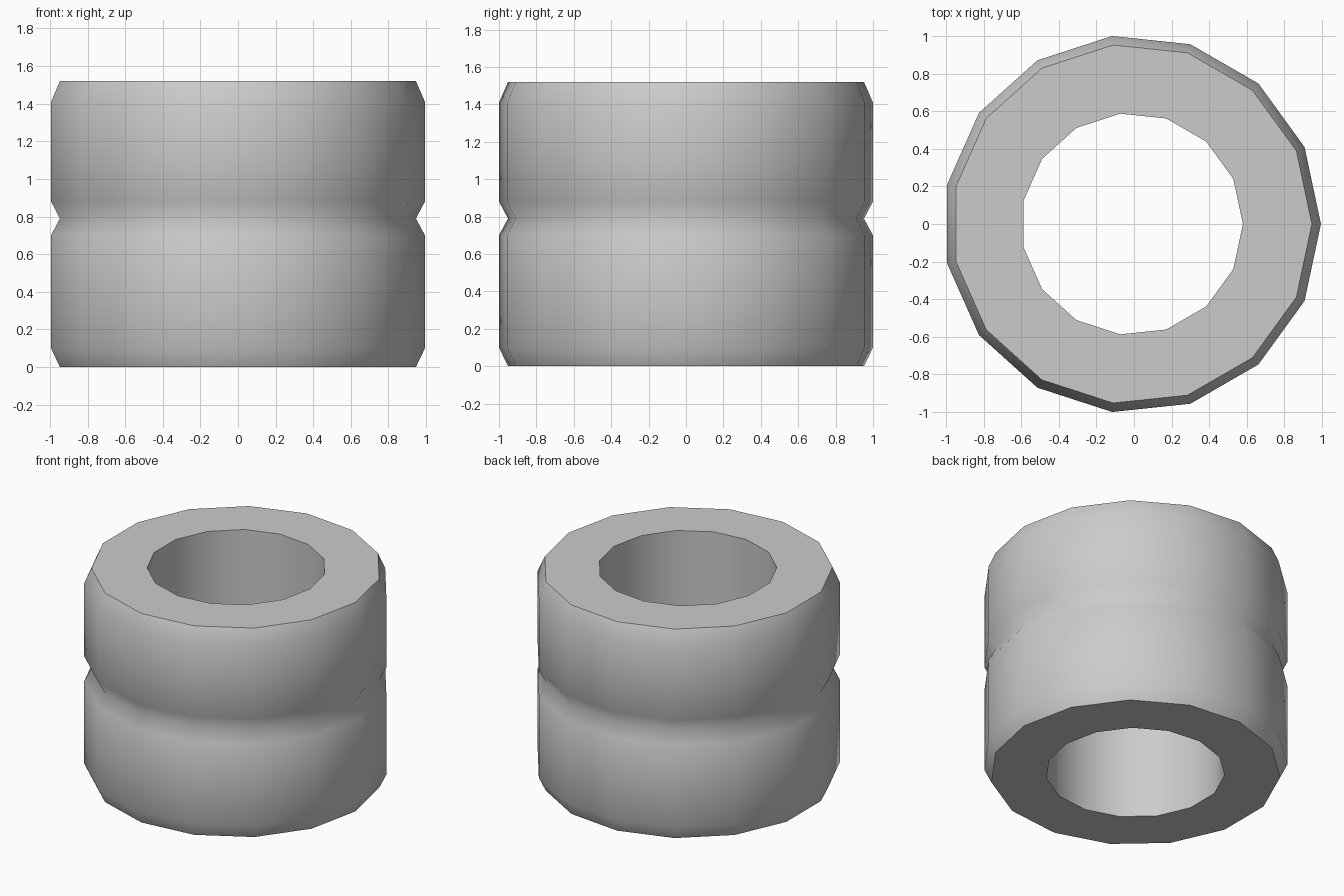
import bpy
import bmesh
import math

cube = bpy.data.objects.get("Cube")
if cube:
    bpy.data.objects.remove(cube, do_unlink=True)

SIDES = 15
OUTER, CHAMFER, BORE = 1.005, 0.957, 0.59
HEIGHT = 1.52
SHIFT = -0.011  # centres the odd-sided ring on x

# Cross-section of the ring as (radius, height), starting at the bottom of the bore
profile = [
    (BORE, 0), (CHAMFER, 0), (OUTER, 0.1),
    (OUTER, 0.7), (CHAMFER, 0.79), (OUTER, 0.88),
    (OUTER, 1.41), (CHAMFER, HEIGHT), (BORE, HEIGHT),
]

# Plain grey material
grey = bpy.data.materials.new("light grey")
grey.use_nodes = True
colour = (0.6, 0.6, 0.6, 1)
grey.diffuse_color = colour
grey.node_tree.nodes["Principled BSDF"].inputs["Base Color"].default_value = colour

# Revolve the closed cross-section
bm = bmesh.new()
columns = []
for i in range(SIDES):
    a = math.tau * i / SIDES
    columns.append([bm.verts.new((r * math.cos(a) + SHIFT, r * math.sin(a), z))
                    for r, z in profile])
for i, col in enumerate(columns):
    nxt = columns[(i + 1) % SIDES]
    for j in range(len(profile)):
        k = (j + 1) % len(profile)
        bm.faces.new((col[j], nxt[j], nxt[k], col[k]))
bmesh.ops.recalc_face_normals(bm, faces=bm.faces)

mesh = bpy.data.meshes.new("grooved_ring")
bm.to_mesh(mesh)
bm.free()
mesh.materials.append(grey)
ring = bpy.data.objects.new("grooved_ring", mesh)
bpy.context.collection.objects.link(ring)

# Smooth walls, chamfers and groove, with crisp rims on the flat ends
bpy.ops.object.select_all(action='DESELECT')
ring.select_set(True)
bpy.context.view_layer.objects.active = ring
bpy.ops.object.shade_smooth_by_angle(angle=math.radians(61))
